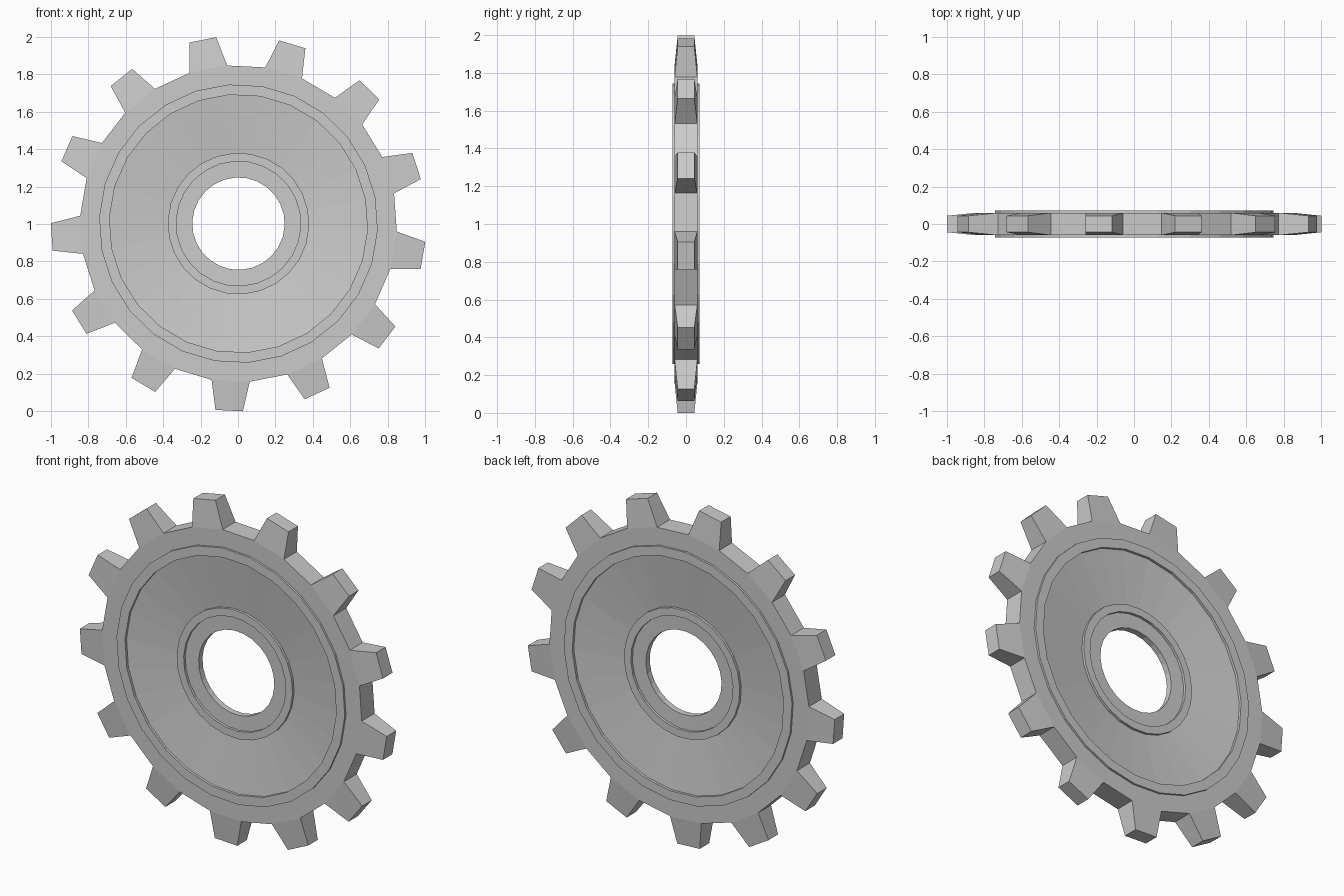
import bpy, bmesh
from math import sin, cos, radians, tau

if "Cube" in bpy.data.objects:
    bpy.data.objects.remove(bpy.data.objects["Cube"])

TEETH = 13
N = TEETH * 2                      # body sides: one per tooth, one per gap
CENTRE = (0.0025, 0.0, 1.002)
PHASE = radians(101.0)             # direction of the first tooth
STEP = tau / N

# Half cross-section (radius, half thickness): rim, raised ring, dish, hub ring, bore
half = [(0.847, 0.06), (0.745, 0.06), (0.745, 0.072), (0.69, 0.072),
        (0.69, 0.057), (0.378, 0.02), (0.378, 0.035), (0.333, 0.035),
        (0.333, 0.02), (0.247, 0.018)]
profile = [(r, -t) for r, t in half] + [(r, t) for r, t in reversed(half)]
TIP_R, TIP_T, TIP_A = 1.003, 0.044, radians(4.2)

bm = bmesh.new()


def vert(r, y, a):
    return bm.verts.new((r * cos(a), y, r * sin(a)))


# Wheel body: profile revolved around y, left open where the teeth sit
rings = [[vert(r, y, PHASE + (i - 0.5) * STEP) for r, y in profile] for i in range(N)]
last = len(profile) - 1
for i in range(N):
    a, b = rings[i], rings[(i + 1) % N]
    for j in range(len(profile)):
        k = (j + 1) % len(profile)
        if j == last and i % 2 == 0:
            continue
        bm.faces.new((a[j], a[k], b[k], b[j]))

# Teeth: tapered blocks grown from every second rim side
for i in range(0, N, 2):
    a, b = rings[i], rings[(i + 1) % N]
    mid = PHASE + i * STEP
    root = [a[0], b[0], b[last], a[last]]
    tip = [vert(TIP_R, y, mid + s * TIP_A)
           for s, y in ((-1, -TIP_T), (1, -TIP_T), (1, TIP_T), (-1, TIP_T))]
    for j in range(4):
        k = (j + 1) % 4
        bm.faces.new((root[j], root[k], tip[k], tip[j]))
    bm.faces.new(tip)

bmesh.ops.recalc_face_normals(bm, faces=bm.faces)
mesh = bpy.data.meshes.new("sprocket_wheel")
bm.to_mesh(mesh)
bm.free()
wheel = bpy.data.objects.new("sprocket_wheel", mesh)
wheel.location = CENTRE
bpy.context.collection.objects.link(wheel)
